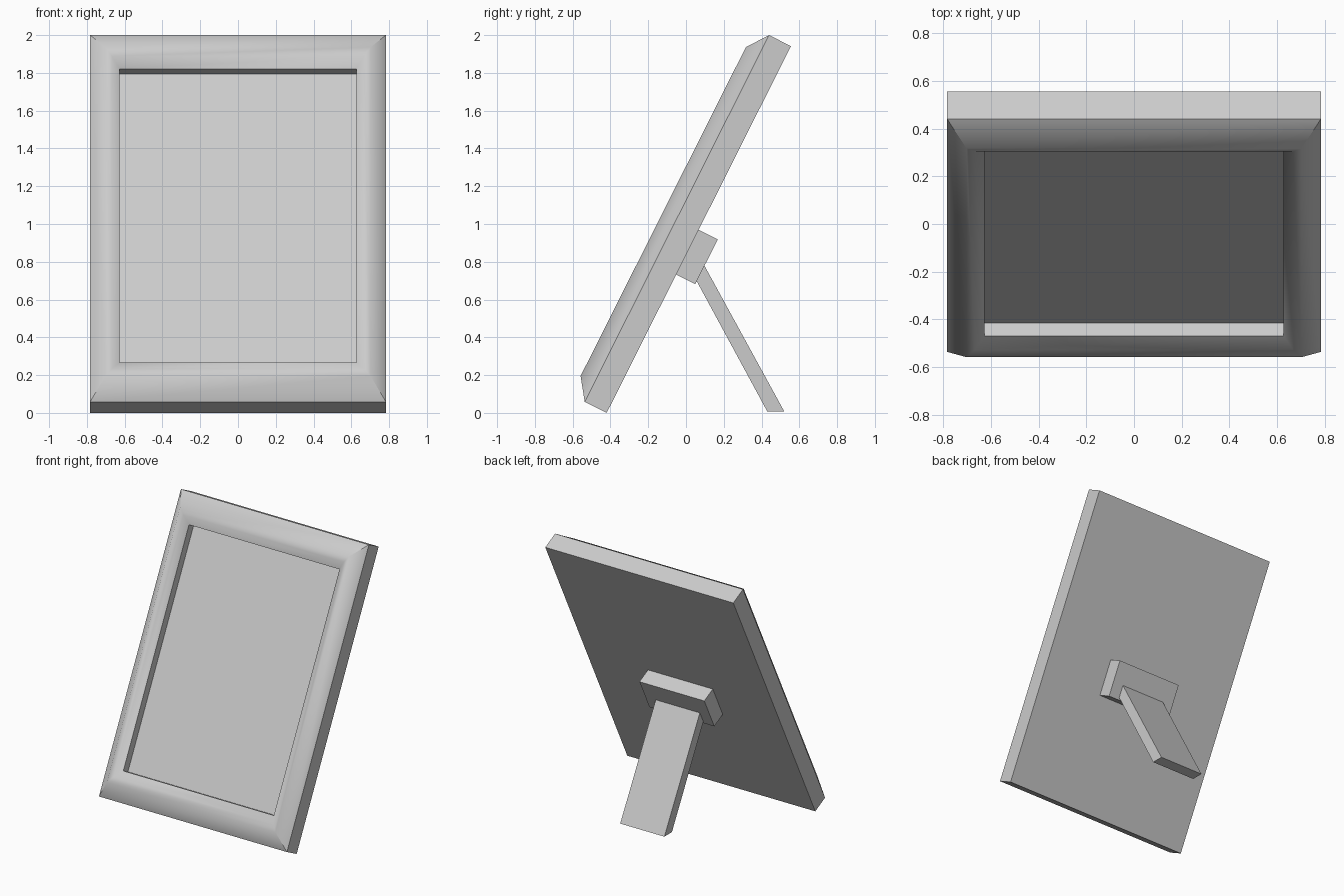
import bpy, bmesh, math
from mathutils import Matrix

if "Cube" in bpy.data.objects:
    bpy.data.objects.remove(bpy.data.objects["Cube"])

# Leaning frame space: x across, u up along the frame, n out of its front
TILT = math.radians(26.68)
S, C = math.sin(TILT), math.cos(TILT)
LEAN = Matrix(((1, 0, 0, 0), (0, S, -C, -0.42), (0, C, S, 0.0), (0, 0, 0, 1)))
HALF_W, LENGTH = 0.783, 2.173
ASPECT = LENGTH / (2 * HALF_W)


def finish(name, bm):
    bmesh.ops.recalc_face_normals(bm, faces=bm.faces)
    mesh = bpy.data.meshes.new(name)
    bm.to_mesh(mesh)
    bm.free()
    ob = bpy.data.objects.new(name, mesh)
    bpy.context.collection.objects.link(ob)
    return ob


def extruded(name, outline, half_w):
    """Side outline (y, z) extruded across x."""
    bm = bmesh.new()
    sides = [[bm.verts.new((x, y, z)) for y, z in outline] for x in (-half_w, half_w)]
    for s in sides:
        bm.faces.new(s)
    n = len(outline)
    for i in range(n):
        j = (i + 1) % n
        bm.faces.new((sides[0][i], sides[0][j], sides[1][j], sides[1][i]))
    return finish(name, bm)


# Frame: rectangular rings (inset, height) from the back to the recessed picture
profile = [(0, 0), (0, 0.13), (0.081, 0.211), (0.116, 0.201), (0.156, 0.164), (0.156, 0.102)]
bm = bmesh.new()
rings = []
for inset, h in profile:
    w, e = HALF_W - inset, inset * ASPECT
    corners = ((-w, e), (w, e), (w, LENGTH - e), (-w, LENGTH - e))
    rings.append([bm.verts.new(LEAN @ Matrix.Translation((x, u, h)).translation)
                  for x, u in corners])
bm.faces.new(rings[0])
bm.faces.new(rings[-1])
for k, (a, b) in enumerate(zip(rings, rings[1:])):
    for i in range(4):
        j = (i + 1) % 4
        f = bm.faces.new((a[i], a[j], b[j], b[i]))
        f.smooth = k in (1, 2, 3)      # rounded moulding only
# Crisp mitres on the outer slope, crisp rims, soft crest
for k, (a, b) in enumerate(zip(rings, rings[1:])):
    for i in range(4):
        bm.edges.get((a[i], b[i])).smooth = k in (2, 3)
for k, r in enumerate(rings):
    for i in range(4):
        bm.edges.get((r[i], r[(i + 1) % 4])).smooth = k in (2, 3)
finish("picture_frame", bm)

# Hinge block on the back, parallel to the frame
block = [(0.82, 0.01), (1.085, 0.01), (1.085, -0.113), (0.82, -0.113)]
extruded("hinge_block", [(-0.42 + S * u - C * n, C * u + S * n) for u, n in block], 0.27)

# Support leg, its top end sunk into the block
extruded("support_leg", [(0.43, 0.008), (0.52, 0.008), (0.07, 0.83), (0.02, 0.765)], 0.184)
